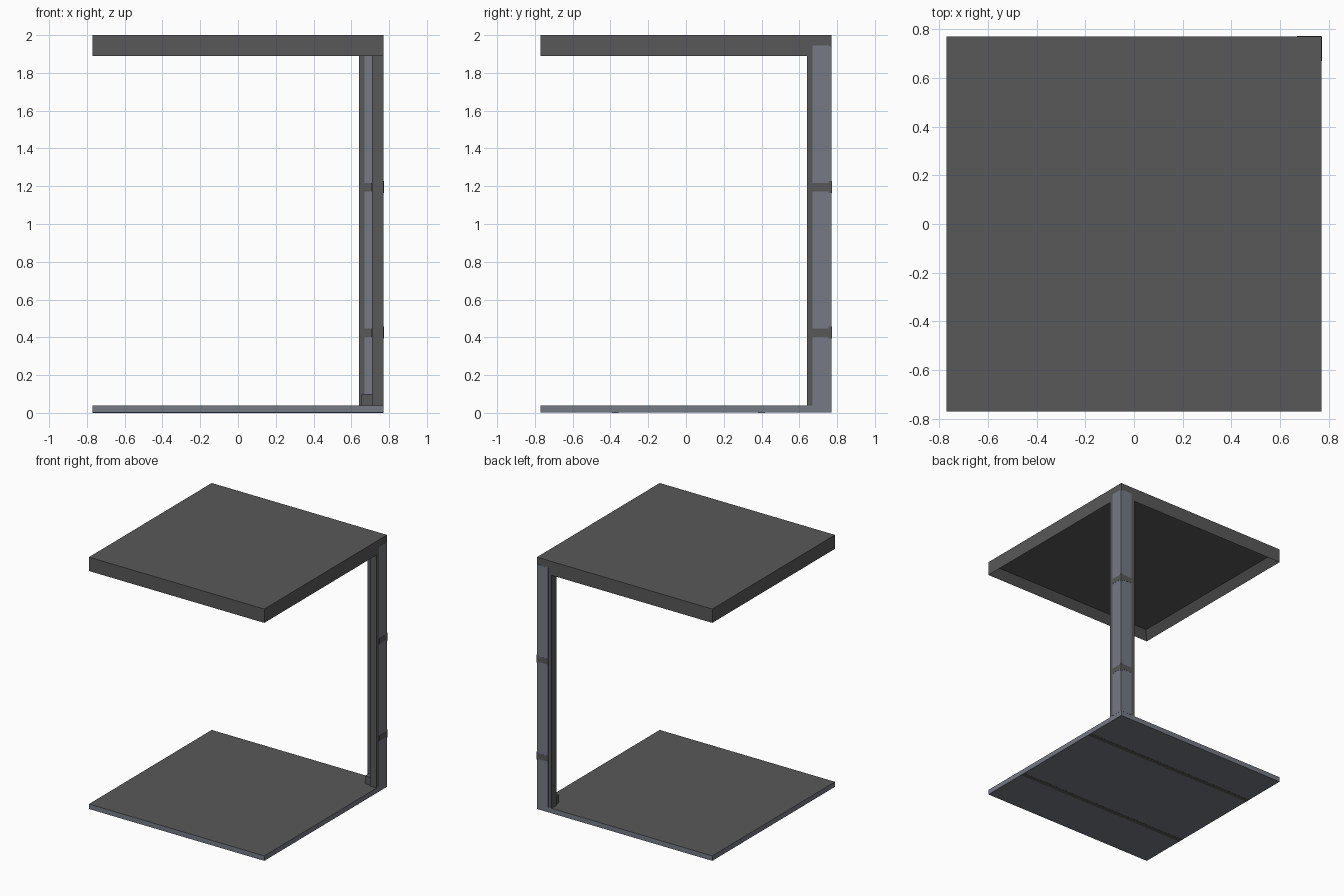
import bpy
import bmesh
from mathutils import Vector

if "Cube" in bpy.data.objects:
    bpy.data.objects.remove(bpy.data.objects["Cube"], do_unlink=True)


def material(name, color):
    mat = bpy.data.materials.new(name)
    mat.use_nodes = True
    mat.diffuse_color = (*color, 1)
    mat.node_tree.nodes["Principled BSDF"].inputs["Base Color"].default_value = (*color, 1)
    return mat


DARK = material("charcoal metal", (0.098, 0.098, 0.1))
LIGHT = material("blue grey steel", (0.18, 0.195, 0.23))

H = 0.77            # half width of the table
LEG = 0.64          # free edge of the angle post
LIP = 0.67          # where the dark lip ends
INNER = 0.71        # inner faces of the angle post
BASE = 0.04
RIM = 1.89
TOP = 2.0
T = 0.001           # plate thickness


def finish(name, bm, *mats):
    bmesh.ops.recalc_face_normals(bm, faces=bm.faces[:])
    mesh = bpy.data.meshes.new(name)
    bm.to_mesh(mesh)
    bm.free()
    for mat in mats:
        mesh.materials.append(mat)
    obj = bpy.data.objects.new(name, mesh)
    bpy.context.collection.objects.link(obj)
    return obj


def box_mesh(lo, hi):
    bm = bmesh.new()
    bmesh.ops.create_cube(bm, size=1)
    lo, hi = Vector(lo), Vector(hi)
    for v in bm.verts:
        v.co = (lo + hi) / 2 + v.co * (hi - lo)
    bm.normal_update()
    return bm


def box(name, lo, hi, mat):
    return finish(name, box_mesh(lo, hi), mat)


def prism(name, points, offset, mat):
    bm = bmesh.new()
    face = bm.faces.new([bm.verts.new(p) for p in points])
    new = bmesh.ops.extrude_face_region(bm, geom=[face])["geom"]
    bmesh.ops.translate(bm, vec=offset, verts=[g for g in new if isinstance(g, bmesh.types.BMVert)])
    return finish(name, bm, mat)


def swap_xy(obj, name):
    """Copy a part across the diagonal, onto the other flange."""
    bm = bmesh.new()
    bm.from_mesh(obj.data)
    for v in bm.verts:
        v.co = v.co.yxz
    finish(name, bm, *obj.data.materials)


# Table top, recessed underneath
bm = box_mesh((-H, -H, RIM), (H, H, TOP))
under = min(bm.faces, key=lambda f: f.calc_center_median().z)
bmesh.ops.inset_region(bm, faces=[under], thickness=INNER - LEG)
bmesh.ops.translate(bm, vec=(0, 0, 0.06), verts=under.verts[:])
finish("table_top", bm, DARK)

# Base plate: dark upper face, steel sides and underside
bm = box_mesh((-H, -H, T), (H, H, BASE))
for f in bm.faces:
    f.material_index = 0 if f.normal.z > 0.5 else 1
finish("base_plate", bm, DARK, LIGHT)

# Stripes under the base
for i, y in enumerate((0.4, -0.375)):
    box(f"base_stripe_{i}", (-H, y - 0.018, 0), (H, y + 0.018, T), DARK)

# Angle post in the back corner
section = [(H, H), (LEG, H), (LEG, INNER), (INNER, INNER), (INNER, LEG), (H, LEG)]
prism("corner_post", [(x, y, BASE) for x, y in section], (0, 0, RIM - BASE), DARK)

# Steel facing on the outside of each flange, with clipped upper corners
outline = [(LIP, BASE), (H, BASE), (H, 1.935), (H - 0.015, 1.945), (LIP, 1.945)]
swap_xy(prism("side_facing", [(H, y, z) for y, z in outline], (T, 0, 0), LIGHT), "back_facing")

# Steel facing on the inside of each flange
inner = box("side_inner_facing", (INNER - T, LIP, BASE), (INNER, INNER, RIM), LIGHT)
swap_xy(inner, "back_inner_facing")

# Dark bands across the facings, wider at the corner
for i, z in enumerate((0.425, 1.195)):
    outer = box(f"side_band_{i}", (H, LIP, z - 0.022), (H + 2 * T, H, z + 0.022), DARK)
    swap_xy(outer, f"back_band_{i}")
    end = box(f"side_band_end_{i}", (H, H - 0.015, z - 0.032), (H + 2 * T, H, z + 0.032), DARK)
    swap_xy(end, f"back_band_end_{i}")
    inside = box(f"side_inner_band_{i}", (INNER - 2 * T, LIP, z - 0.022), (INNER, INNER, z + 0.022), DARK)
    swap_xy(inside, f"back_inner_band_{i}")

# Small block in the foot of the post
box("foot_block", (0.655, 0.655, BASE), (INNER, INNER, 0.1), DARK)
